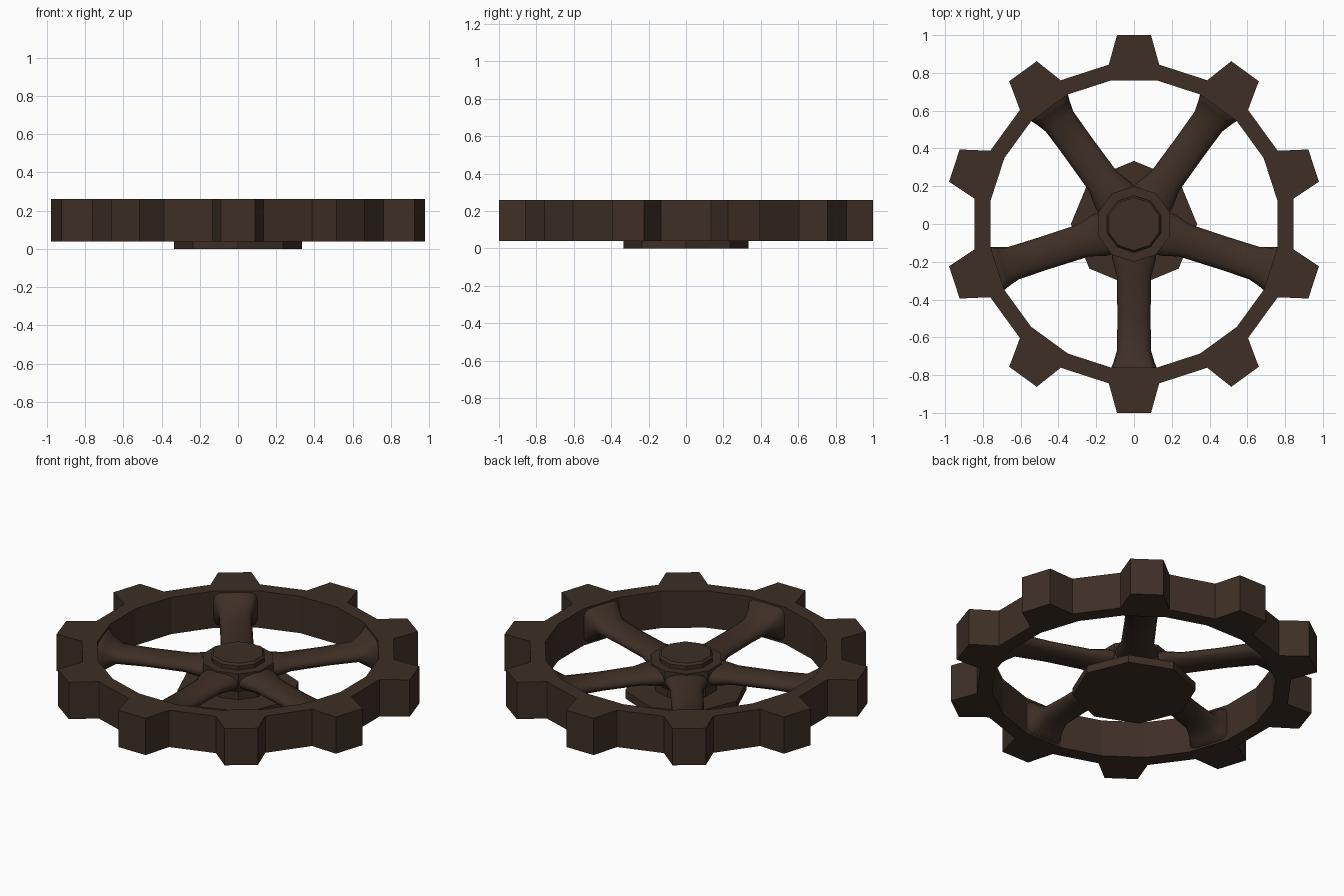
import bpy, math

if "Cube" in bpy.data.objects:
    bpy.data.objects.remove(bpy.data.objects["Cube"])

iron = bpy.data.materials.new("dark brown iron")
iron.diffuse_color = (0.048, 0.028, 0.0185, 1)
iron.use_nodes = True
iron.node_tree.nodes["Principled BSDF"].inputs["Base Color"].default_value = iron.diffuse_color


def make(name, verts, faces, smooth=False):
    me = bpy.data.meshes.new(name)
    me.from_pydata(verts, [], faces)
    me.materials.append(iron)
    ob = bpy.data.objects.new(name, me)
    bpy.context.collection.objects.link(ob)
    if smooth:
        bpy.ops.object.select_all(action='DESELECT')
        bpy.context.view_layer.objects.active = ob
        ob.select_set(True)
        bpy.ops.object.shade_smooth_by_angle(angle=math.radians(50))
    return ob


def polar(r, deg, z):
    a = math.radians(deg)
    return (r * math.cos(a), r * math.sin(a), z)


def lathe(name, sides, profile, start=90):
    """Closed solid from (radius, z) rings, bottom to top."""
    v = [polar(r, start + 360 * i / sides, z) for r, z in profile for i in range(sides)]
    f = [(k * sides + i, k * sides + (i + 1) % sides,
          (k + 1) * sides + (i + 1) % sides, (k + 1) * sides + i)
         for k in range(len(profile) - 1) for i in range(sides)]
    f.append(tuple(reversed(range(sides))))
    top = (len(profile) - 1) * sides
    f.append(tuple(range(top, top + sides)))
    return make(name, v, f)


# Rim: 20-sided ring
Z0, Z1 = 0.04, 0.26
verts, faces = [], []
for i in range(20):
    a = 9 + 18 * i
    verts += [polar(0.77, a, Z0), polar(0.854, a, Z0), polar(0.854, a, Z1), polar(0.77, a, Z1)]
for i in range(20):
    p, q = 4 * i, 4 * ((i + 1) % 20)
    # every other outer side carries a tooth (side centred on 18 + 18 * i)
    for j in range(4):
        if j == 1 and i % 2 == 0:
            continue
        k = (j + 1) % 4
        faces.append((p + j, q + j, q + k, p + k))
    if i % 2 == 0:
        # Tooth tapering outward
        c = 18 + 18 * i
        d = math.degrees(math.atan2(0.09, 1.0))
        R = math.hypot(0.09, 1.0)
        n = len(verts)
        verts += [polar(R, c - d, Z0), polar(R, c + d, Z0), polar(R, c + d, Z1), polar(R, c - d, Z1)]
        faces += [(n, n + 1, n + 2, n + 3), (p + 1, n, n + 3, p + 2), (n + 1, q + 1, q + 2, n + 2),
                  (p + 2, n + 3, n + 2, q + 2), (p + 1, q + 1, n + 1, n)]
make("toothed_rim", verts, faces)

# Spokes: (distance, half width, half height, squareness)
N = 16
sections = [(0.08, 0.12, 0.055, 2), (0.19, 0.115, 0.055, 2), (0.28, 0.09, 0.042, 2),
            (0.5, 0.088, 0.04, 2), (0.67, 0.09, 0.045, 2.2), (0.73, 0.108, 0.08, 3),
            (0.765, 0.122, 0.104, 6), (0.79, 0.122, 0.104, 6)]


def spow(x, e):
    return math.copysign(abs(x) ** e, x)


for s in range(5):
    ang = math.radians(-90 + 72 * s)
    ca, sa = math.cos(ang), math.sin(ang)
    v = []
    for r, w, h, e in sections:
        for i in range(N):
            t = 2 * math.pi * i / N
            y = w * spow(math.cos(t), 2 / e)
            z = 0.15 + h * spow(math.sin(t), 2 / e)
            v.append((r * ca - y * sa, r * sa + y * ca, z))
    f = [(k * N + i, k * N + (i + 1) % N, (k + 1) * N + (i + 1) % N, (k + 1) * N + i)
         for k in range(len(sections) - 1) for i in range(N)]
    f += [tuple(reversed(range(N))), tuple(range(len(v) - N, len(v)))]
    make("spoke_%d" % (s + 1), v, f, smooth=True)

# Hub, stepped cap and base plate
lathe("hub", 10, [(0.175, 0.04), (0.175, 0.09), (0.2, 0.13), (0.2, 0.212)])
lathe("hub_cap", 10, [(0.15, 0.2), (0.15, 0.235), (0.14, 0.248)])
lathe("base_plate", 8, [(0.334, 0.0), (0.334, 0.046)])
